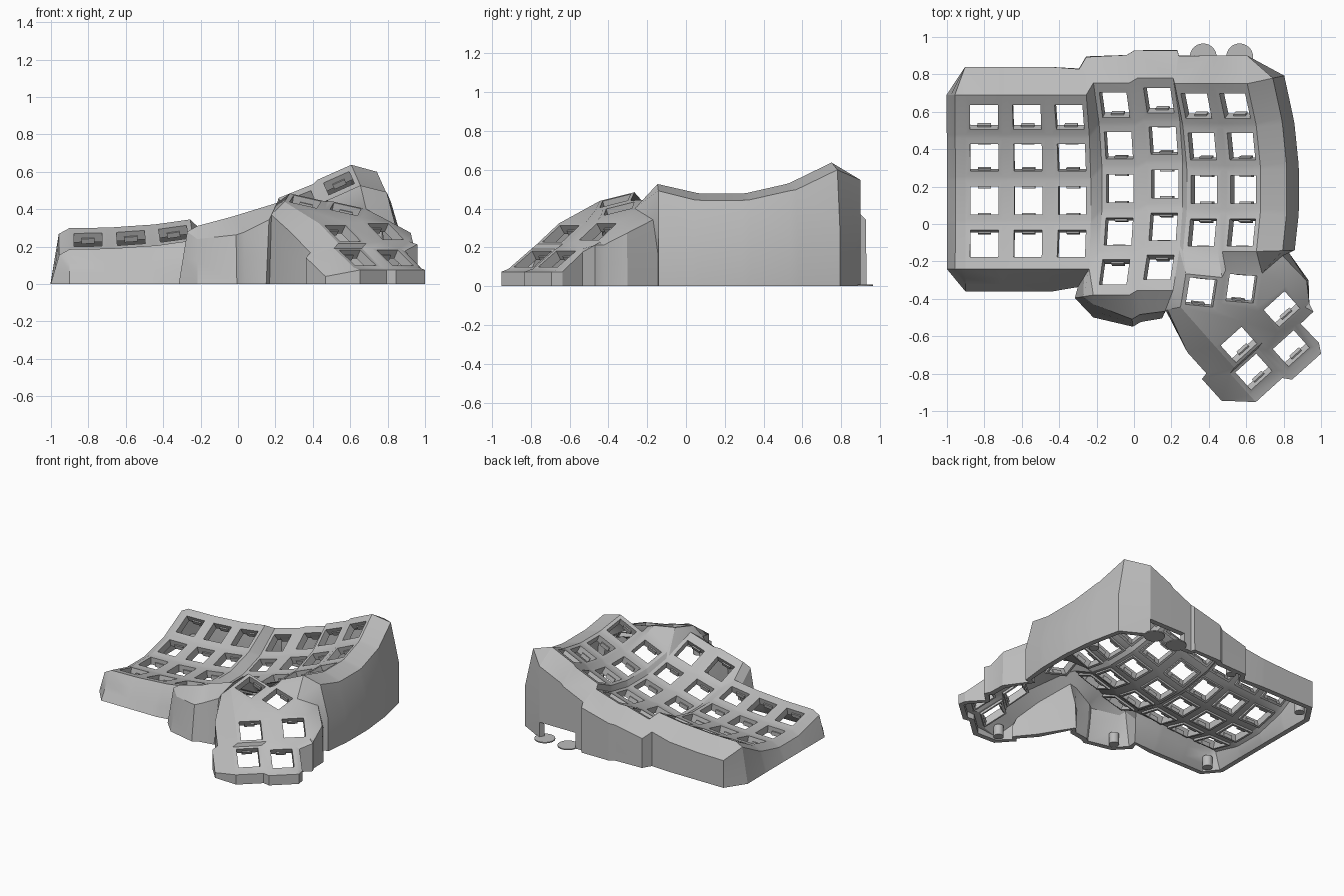
import bpy, bmesh, math
from mathutils import Matrix, Vector

if "Cube" in bpy.data.objects:
    bpy.data.objects.remove(bpy.data.objects["Cube"])

grey = bpy.data.materials.new("plain grey")
grey.use_nodes = True
grey.diffuse_color = (0.5, 0.5, 0.5, 1)
grey.node_tree.nodes["Principled BSDF"].inputs["Base Color"].default_value = (0.5, 0.5, 0.5, 1)


def make_object(name, bm):
    mesh = bpy.data.meshes.new(name)
    bm.to_mesh(mesh)
    bm.free()
    mesh.materials.append(grey)
    ob = bpy.data.objects.new(name, mesh)
    bpy.context.collection.objects.link(ob)
    return ob


def rot(deg, axis):
    return Matrix.Rotation(math.radians(deg), 4, axis)


# Key placement: each finger column is an arc, tilted sideways
RADIUS, STEP, HALF, HOLE = 0.95, 14, 0.1, 0.075
columns = [  # x, y, z of the lowest key, sideways tilt, number of rows
    (-0.80, 0.125, 0.125, 1, 4), (-0.565, 0.125, 0.135, 4, 4), (-0.33, 0.125, 0.158, 8, 4),
    (-0.075, 0.19, 0.165, 15, 5), (0.165, 0.215, 0.235, 17, 5),
    (0.375, 0.185, 0.335, 22, 4), (0.585, 0.185, 0.437, 24, 4)]
keys = {}
for c, (x, y, z, tilt, rows) in enumerate(columns):
    for r in range(rows):
        keys[c, r] = (Matrix.Translation((x, y, z)) @ rot(-tilt, 'Y')
                      @ Matrix.Translation((0, 0, RADIUS)) @ rot(STEP * (2 - r), 'X')
                      @ Matrix.Translation((0, 0, -RADIUS)))
thumbs = [  # x, y, z, turn, pitch, roll
    (0.36, -0.365, 0.44, -9, 14, 13), (0.575, -0.345, 0.40, -8, 14, 13),
    (0.79, -0.455, 0.28, 42, 35, 0), (0.56, -0.645, 0.27, 42, 35, 0),
    (0.84, -0.665, 0.14, 42, 33, 0), (0.64, -0.79, 0.14, 42, 33, 0)]
for i, (x, y, z, turn, pitch, roll) in enumerate(thumbs):
    keys['t', i + 1] = (Matrix.Translation((x, y, z)) @ rot(turn, 'Z')
                        @ rot(pitch, 'X') @ rot(roll, 'Y'))

# Plates: a square frame round every key hole
bm = bmesh.new()
corner, hole_verts = {}, set()
for k, m in keys.items():
    back = front = 0.093
    if k[0] != 't':
        back = 0.135 if k[1] == 0 else 0.105
        last = k[1] == columns[k[0]][4] - 1
        front = 0.14 if last and k[0] < 5 else 0.105
    outer = [bm.verts.new(m @ Vector(p)) for p in
             ((-HALF, back, 0), (HALF, back, 0), (HALF, -front, 0), (-HALF, -front, 0))]
    inner = [bm.verts.new(m @ Vector((sx * HOLE, sy * HOLE, 0)))
             for sx, sy in ((-1, 1), (1, 1), (1, -1), (-1, -1))]
    hole_verts.update(inner)
    for i in range(4):
        j = (i + 1) % 4
        bm.faces.new((outer[i], outer[j], inner[j], inner[i]))
    corner[k] = dict(zip(("tl", "tr", "br", "bl"), outer))


def web(*spots):
    bm.faces.new([corner[k][n] for k, n in spots])


# Webs between neighbouring finger keys
for c, r in [k for k in keys if k[0] != 't']:
    a, right, below, diag = (c, r), (c + 1, r), (c, r + 1), (c + 1, r + 1)
    if below in keys:
        web((a, "bl"), (a, "br"), (below, "tr"), (below, "tl"))
    if right in keys:
        web((a, "tr"), (right, "tl"), (right, "bl"), (a, "br"))
    if below in keys and diag in keys:
        web((a, "br"), (right, "bl"), (diag, "tl"), (below, "tr"))

# Webs around the thumb keys
t1, t2, t3, t4, t5, t6 = [('t', i) for i in range(1, 7)]
for a, b in ((t1, t2), (t4, t3), (t6, t5)):
    web((a, "tr"), (b, "tl"), (b, "bl"), (a, "br"))
for a, b in ((t4, t6), (t3, t5)):
    web((a, "bl"), (a, "br"), (b, "tr"), (b, "tl"))
web((t4, "br"), (t3, "bl"), (t5, "tl"), (t6, "tr"))
web((t1, "bl"), (t1, "br"), (t4, "tr"), (t4, "tl"))
web((t1, "br"), (t2, "bl"), (t4, "tr"))
web((t2, "bl"), (t2, "br"), (t3, "tl"), (t4, "tr"))
web((t2, "br"), (t2, "tr"), (t3, "tr"), (t3, "tl"))
f3, f4, f5, f6 = (3, 4), (4, 4), (5, 3), (6, 3)
web((f4, "tr"), (t1, "tl"), (t1, "bl"), (f4, "br"))
web(((4, 3), "br"), (f5, "bl"), (t1, "tl"), (f4, "tr"))
web((f5, "bl"), (f5, "br"), (t1, "tr"), (t1, "tl"))
web((f5, "br"), (f6, "bl"), (t2, "tl"), (t1, "tr"))
web((f6, "bl"), (f6, "br"), (t2, "tr"), (t2, "tl"))
web(((2, 3), "br"), ((3, 3), "bl"), (f3, "tl"))
web(((2, 3), "br"), (f3, "tl"), (f3, "bl"))

# Outer rim, walked as an ordered loop
links = {}
for e in bm.edges:
    if e.is_boundary and not hole_verts.intersection(e.verts):
        a, b = e.verts
        links.setdefault(a, []).append(b)
        links.setdefault(b, []).append(a)
start = corner[0, 0]["tl"]
loop, prev, cur = [start], None, start
while True:
    nxt = next(v for v in links[cur] if v is not prev)
    if nxt is start:
        break
    loop.append(nxt)
    prev, cur = cur, nxt
n = len(loop)
area = sum(loop[i].co.x * loop[(i + 1) % n].co.y - loop[(i + 1) % n].co.x * loop[i].co.y
           for i in range(n))
if area < 0:
    loop.reverse()


def wall_points(p, nor):
    """Shoulder, waist and ground vertices outside a rim point."""
    waist_flare = 0.5
    if p.x > 0.2 and p.y < -0.38:
        if nor.x < 0:
            nor = Vector((-1, -0.2))
            out, drop, flare = (0.15, 0.05, 0) if p.y < -0.55 else (0.07, 0.07, 0.01)
        else:
            out, drop, flare = (0.05 if nor.y < 0 else 0.03, 0.015, 0)
    elif p.x > 0.7 and p.y < -0.2:
        nor = Vector((1, 0.25))
        out, drop, flare = 0.11, 0.06, 0.01
    else:
        ends = (0.15, 0.09, 0)
        if nor.y < 0:
            ends = (0.05, 0.07, 0.07) if p.x < -0.21 else (0.13, 0.1, 0.04)
        sides = (0.14, 0.035, 0.065) if nor.x > 0 else (0.055, 0.03, 0.045)
        w = nor.x ** 2
        out, drop, flare = [a * (1 - w) + b * w for a, b in zip(ends, sides)]
        waist_flare = 1 if nor.x > 0.5 else 0.5
    mid = Vector((p.x + nor.x * out, p.y + nor.y * out, max(p.z - drop, 0.04)))
    flat = Vector((nor.x, nor.y, 0)) * flare
    waist = mid + flat * waist_flare
    waist.z = mid.z * 0.5
    ground = mid + flat
    ground.z = 0
    return [bm.verts.new(co) for co in (mid, waist, ground)]


def wall_panel(left, right):
    for (a, b), (c, d) in zip(zip(left, left[1:]), zip(right, right[1:])):
        bm.faces.new((a, c, d, b))


# Skirt: a sloped shoulder, then a wall down to the ground
strips = []
for i, v in enumerate(loop):
    d0 = (v.co - loop[i - 1].co).to_2d()
    d1 = (loop[(i + 1) % n].co - v.co).to_2d()
    n0, n1 = Vector((d0.y, -d0.x)), Vector((d1.y, -d1.x))
    turn = math.degrees(math.atan2(d0.x * d1.y - d0.y * d1.x, d0.dot(d1)))
    if turn > 35 and min(d0.length, d1.length) > 0.1:
        strips.append([wall_points(v.co, n0.normalized()), wall_points(v.co, n1.normalized())])
    else:
        strips.append([wall_points(v.co, (n0 + n1).normalized())])
for i, v in enumerate(loop):
    j = (i + 1) % n
    wall_panel([v] + strips[i][-1], [loop[j]] + strips[j][0])
    if len(strips[i]) == 2:
        s0, s1 = strips[i]
        bm.faces.new((v, s1[0], s0[0]))
        wall_panel(s0, s1)

# Cable opening in the back wall
for co, no in (((0.3, 0, 0), (1, 0, 0)), ((0.62, 0, 0), (1, 0, 0)), ((0, 0, 0.12), (0, 0, 1))):
    faces = [f for f in bm.faces if f.calc_center_median().y > 0.87]
    geom = faces + list({e for f in faces for e in f.edges}) + list({v for f in faces for v in f.verts})
    bmesh.ops.bisect_plane(bm, geom=geom, plane_co=co, plane_no=no)
gap = [f for f in bm.faces if (c := f.calc_center_median()).y > 0.87
       and 0.3 < c.x < 0.62 and c.z < 0.12]
bmesh.ops.delete(bm, geom=gap, context='FACES')

bmesh.ops.recalc_face_normals(bm, faces=bm.faces)
bm.normal_update()
if sum(f.normal.z * f.calc_area() for f in bm.faces) < 0:
    bmesh.ops.reverse_faces(bm, faces=bm.faces)
shell = make_object("case_shell", bm)
solid = shell.modifiers.new("thickness", 'SOLIDIFY')
solid.thickness, solid.offset = 0.04, -1
bpy.context.view_layer.objects.active = shell
bpy.ops.object.select_all(action='DESELECT')
shell.select_set(True)
bpy.ops.object.modifier_apply(modifier="thickness")
for v in shell.data.vertices:
    v.co.z = max(v.co.z, 0)
bpy.ops.object.shade_smooth_by_angle(angle=math.radians(25))

# Sockets: a collar with two clip tabs under every key hole
bm = bmesh.new()
for m in keys.values():
    for q in range(4):
        bar = m @ rot(90 * q, 'Z') @ Matrix.Translation((0, 0.083, -0.032))
        bmesh.ops.create_cube(bm, size=1, matrix=bar @ Matrix.Diagonal((0.18, 0.016, 0.044, 1)))
        if q % 2 == 0:
            tab = bar @ Matrix.Translation((0, -0.01, -0.012))
            bmesh.ops.create_cube(bm, size=1, matrix=tab @ Matrix.Diagonal((0.07, 0.014, 0.03, 1)))
make_object("key_sockets", bm)

# Screw posts inside the wall, and thin round feet by the cable opening
posts = [(-0.88, 0.73), (-0.88, -0.26), (-0.18, 0.83), (-0.18, -0.43), (0.78, 0.5), (0.5, -0.86)]
feet = [(0.37, 0.893), (0.565, 0.893)]
for name, spots, radius, depth in (("screw_posts", posts, 0.035, 0.08), ("round_feet", feet, 0.072, 0.008)):
    bm = bmesh.new()
    for x, y in spots:
        bmesh.ops.create_cone(bm, cap_ends=True, segments=32, radius1=radius, radius2=radius,
                              depth=depth, matrix=Matrix.Translation((x, y, depth / 2)))
    make_object(name, bm)
